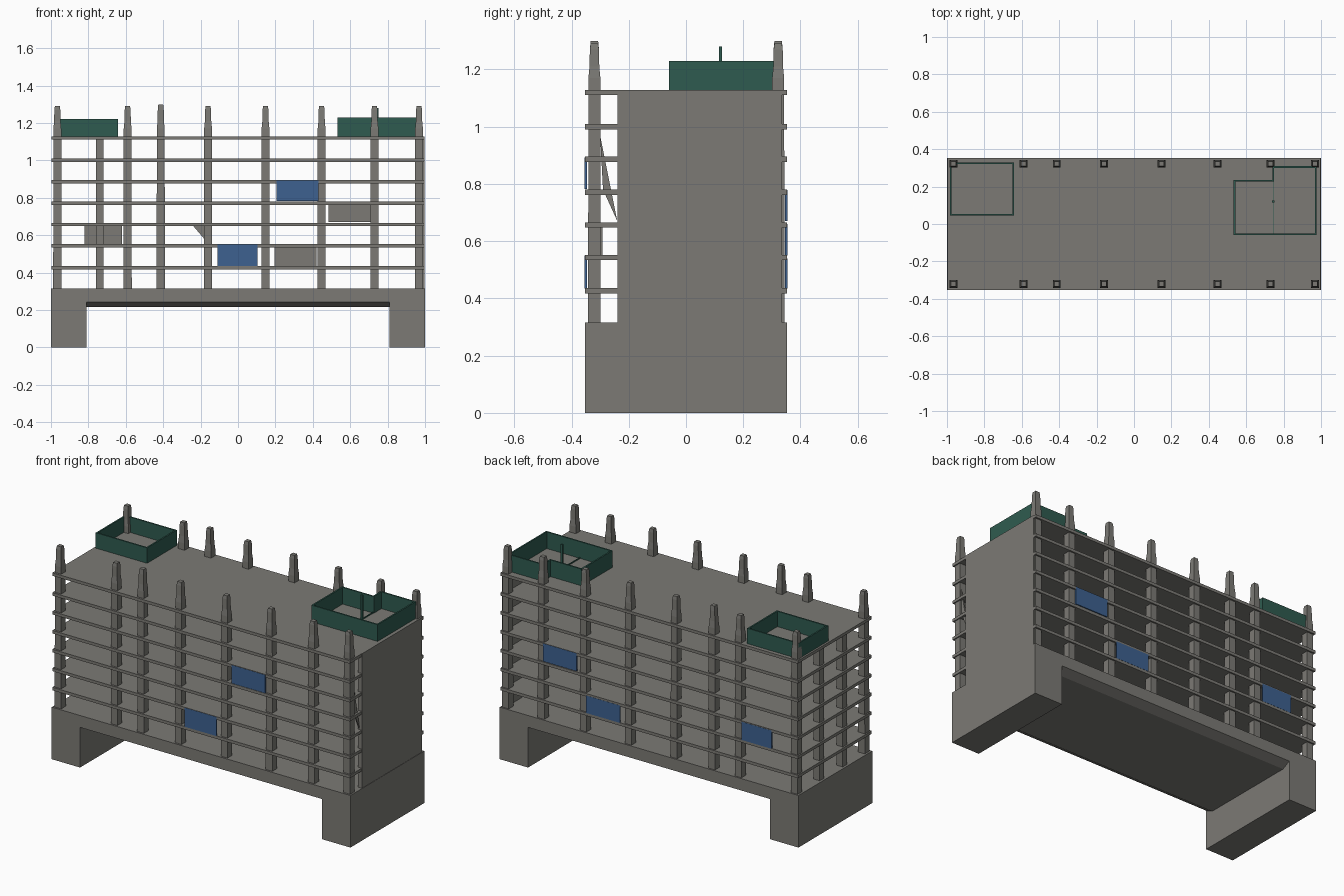
import bpy, bmesh, math
from mathutils import Vector

if "Cube" in bpy.data.objects:
    bpy.data.objects.remove(bpy.data.objects["Cube"])


def material(name, rgb):
    m = bpy.data.materials.new(name)
    m.diffuse_color = (*rgb, 1)
    m.use_nodes = True
    m.node_tree.nodes["Principled BSDF"].inputs["Base Color"].default_value = m.diffuse_color
    return m


GREY = material("concrete grey", (0.20, 0.195, 0.178))
BLUE = material("panel blue", (0.047, 0.12, 0.28))
GREEN = material("fence green", (0.028, 0.105, 0.08))

YH = 0.353          # half depth
BASE_TOP = 0.315
ROOF = 1.13


def finish(bm, name, *mats):
    bmesh.ops.recalc_face_normals(bm, faces=bm.faces)
    me = bpy.data.meshes.new(name)
    bm.to_mesh(me)
    bm.free()
    for m in mats:
        me.materials.append(m)
    ob = bpy.data.objects.new(name, me)
    bpy.context.collection.objects.link(ob)
    return ob


def box(name, x, y, z, mat):
    """Box from three (min, max) ranges."""
    bm = bmesh.new()
    bmesh.ops.create_cube(bm, size=1)
    for v in bm.verts:
        v.co = Vector([(a + b) / 2 + c * (b - a) for (a, b), c in zip((x, y, z), v.co)])
    return finish(bm, name, mat)


def extrude(name, pts, offset, mat):
    """Extrude a flat outline by an offset."""
    bm = bmesh.new()
    f = bm.faces.new([bm.verts.new(p) for p in pts])
    r = bmesh.ops.extrude_face_region(bm, geom=[f])
    for v in r["geom"]:
        if isinstance(v, bmesh.types.BMVert):
            v.co += Vector(offset)
    return finish(bm, name, mat)


def column(name, x, y, tip=1.29):
    """Square post with a stepped, slightly narrower tip."""
    bm = bmesh.new()
    rings = []
    for z, h in ((BASE_TOP, 0.022), (1.17, 0.021), (1.21, 0.017), (1.27, 0.016), (tip, 0.013)):
        rings.append([bm.verts.new((x + sx * h, y + sy * h, z))
                      for sx, sy in ((-1, -1), (1, -1), (1, 1), (-1, 1))])
    for a, b in zip(rings, rings[1:]):
        for i in range(4):
            j = (i + 1) % 4
            bm.faces.new((a[i], a[j], b[j], b[i]))
    bm.faces.new(rings[-1])
    return finish(bm, name, GREY)


def fence(name, pts, z0, z1, t=0.009):
    """Thin closed wall following a plan outline, one box per side."""
    for i, (a, b) in enumerate(zip(pts, pts[1:] + pts[:1])):
        xs, ys = sorted((a[0], b[0])), sorted((a[1], b[1]))
        box(f"{name}_{i + 1}", (xs[0] - t / 2, xs[1] + t / 2),
            (ys[0] - t / 2, ys[1] + t / 2), (z0, z1), GREEN)


def facade_panel(name, x, z, side):
    """Plate on the front (-1) or back (1): blue outside, grey inside."""
    ob = box(name, x, sorted((side * 0.346, side * 0.354)), z, BLUE)
    ob.data.materials.append(GREY)
    for p in ob.data.polygons:
        if p.normal.y * side < -0.5:
            p.material_index = 1


# Base: beam with chamfered lower edges, and a full-depth leg at each end
extrude("base_beam", [(-0.81, y, z) for y, z in
                      ((-YH, BASE_TOP), (-YH, 0.243), (-0.30, 0.216), (0.30, 0.216),
                       (YH, 0.243), (YH, BASE_TOP))], (1.62, 0, 0), GREY)
box("left_leg", (-1, -0.81), (-YH, YH), (0, BASE_TOP), GREY)
box("right_leg", (0.81, 1), (-YH, YH), (0, BASE_TOP), GREY)

# Floor slabs and roof
for i, z in enumerate((0.427, 0.543, 0.657, 0.771, 0.886, 1.0, 1.12)):
    name = "roof_slab" if i == 6 else f"floor_slab_{i + 1}"
    box(name, (-0.996, 0.996), (-YH, YH), (z - 0.009, z + 0.009), GREY)

# Solid right end wall
box("end_wall", (0.972, 0.998), (-0.24, 0.335), (BASE_TOP - 0.01, ROOF - 0.001), GREY)

# Front and back columns rising above the roof
for i, x in enumerate((-0.966, -0.59, -0.413, -0.16, 0.147, 0.447, 0.73, 0.968)):
    for label, y in (("front", -0.32), ("back", 0.322)):
        column(f"{label}_column_{i + 1}", x, y, 1.3 if i == 2 else 1.29)

# Columns that stop under the roof: left end and inside
for i, (x, y) in enumerate(((-0.966, -0.11), (-0.966, 0.11), (-0.74, -0.11))):
    box(f"inner_column_{i + 1}", (x - 0.02, x + 0.02), (y - 0.02, y + 0.02),
        (BASE_TOP - 0.01, 1.12), GREY)

# Sloping braces: one by a front column, one beside the end wall
extrude("front_brace", [(-0.24, -0.30, 0.65), (-0.15, -0.30, 0.65), (-0.15, -0.30, 0.545)],
        (0, 0.008, 0), GREY)
extrude("end_brace", [(0.975, -0.30, 0.97), (0.975, -0.24, 0.67), (0.975, -0.29, 0.78)],
        (0.008, 0, 0), GREY)

# Blue facade panels
facade_panel("front_panel_1", (0.205, 0.43), (0.782, 0.892), -1)
facade_panel("front_panel_2", (-0.11, 0.103), (0.435, 0.55), -1)
facade_panel("back_panel_1", (0.485, 0.71), (0.67, 0.778), 1)
facade_panel("back_panel_2", (0.195, 0.42), (0.435, 0.54), 1)
facade_panel("back_panel_3", (-0.82, -0.62), (0.55, 0.66), 1)

# Green roof enclosures
fence("left_fence", [(-0.98, 0.05), (-0.645, 0.05), (-0.645, 0.325), (-0.98, 0.325)],
      ROOF - 0.002, 1.222)
fence("right_fence", [(0.537, -0.055), (0.972, -0.055), (0.972, 0.305),
                      (0.745, 0.305), (0.745, 0.232), (0.537, 0.232)], ROOF - 0.002, 1.23)
# Thin floor rail and post inside the right enclosure
box("floor_rail", (0.743, 0.747), (-0.055, 0.232), (ROOF - 0.002, 1.136), GREEN)
box("inner_post", (0.739, 0.751), (0.115, 0.125), (ROOF, 1.28), GREEN)
